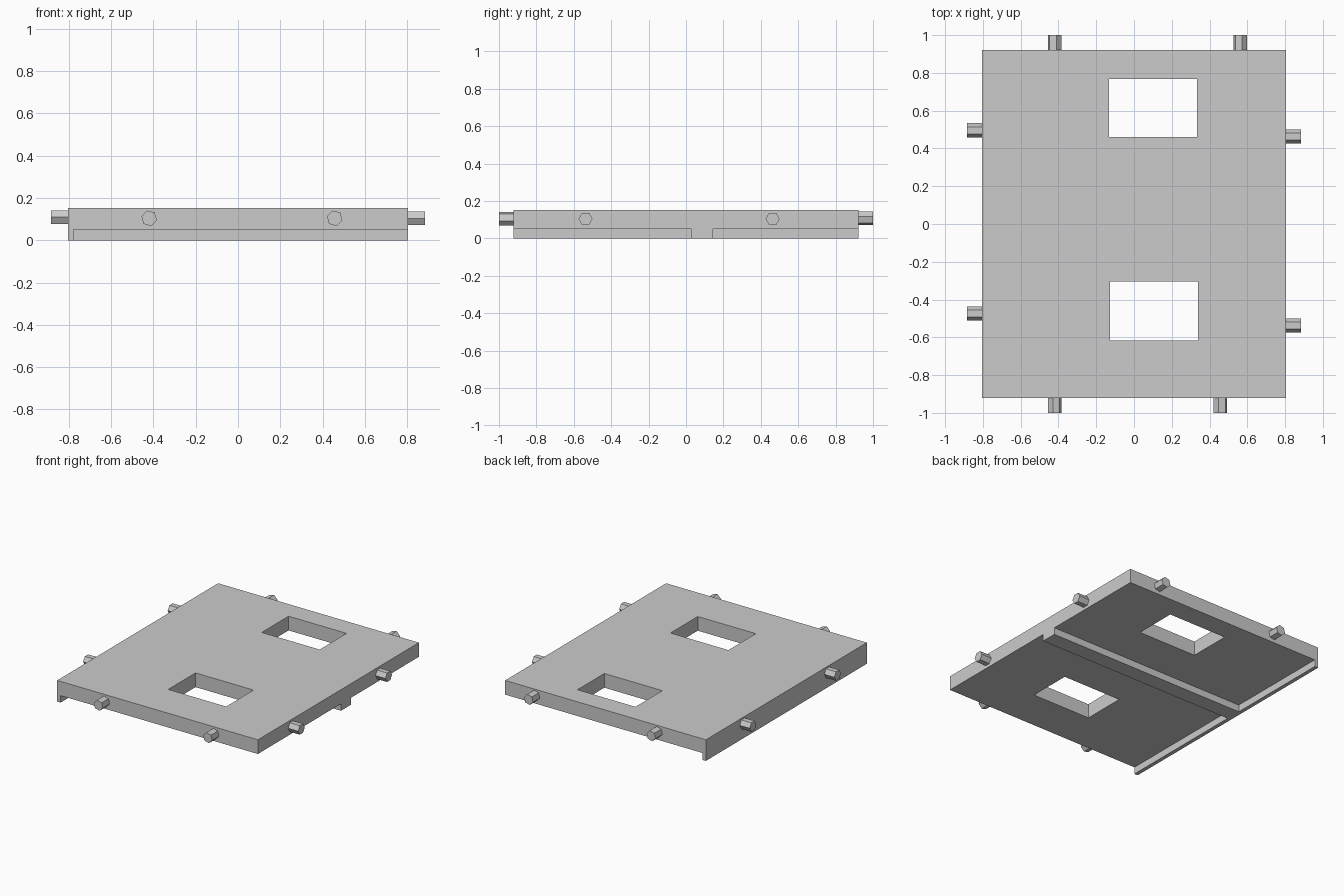
import bpy
import bmesh
from math import radians
from mathutils import Matrix, Vector

cube = bpy.data.objects.get("Cube")
if cube:
    bpy.data.objects.remove(cube, do_unlink=True)

grey = bpy.data.materials.new("plain_grey")
grey.use_nodes = True
grey.diffuse_color = (0.6, 0.6, 0.6, 1)
grey.node_tree.nodes["Principled BSDF"].inputs["Base Color"].default_value = grey.diffuse_color

HALF_X, HALF_Y, TOP, UNDERSIDE = 0.805, 0.922, 0.153, 0.05


def add_object(name, bm):
    mesh = bpy.data.meshes.new(name)
    bm.to_mesh(mesh)
    bm.free()
    mesh.materials.append(grey)
    obj = bpy.data.objects.new(name, mesh)
    bpy.context.scene.collection.objects.link(obj)
    return obj


def box(name, low, high):
    low, high = Vector(low), Vector(high)
    bm = bmesh.new()
    place = Matrix.Translation((low + high) / 2) @ Matrix.Diagonal((high - low).to_4d())
    bmesh.ops.create_cube(bm, size=1, matrix=place)
    return add_object(name, bm)


def cut(target, low, high):
    cutter = box("cutter", low, high)
    cutter.hide_render = True
    mod = target.modifiers.new("cut", "BOOLEAN")
    mod.operation, mod.solver, mod.object = "DIFFERENCE", "EXACT", cutter
    bpy.context.view_layer.objects.active = target
    bpy.ops.object.modifier_apply(modifier=mod.name)
    bpy.data.objects.remove(cutter, do_unlink=True)


def peg(name, x, y, z, axis, spin):
    """Six-sided peg centred at the given point, lying along x or y."""
    bm = bmesh.new()
    turn = Matrix.Rotation(radians(90), 4, axis)
    place = Matrix.Translation((x, y, z)) @ turn @ Matrix.Rotation(radians(spin), 4, "Z")
    bmesh.ops.create_cone(bm, cap_ends=True, segments=6, radius1=0.0375,
                          radius2=0.0375, depth=0.09, matrix=place)
    add_object(name, bm)


# Plate: two recesses underneath leave a cross rib and a lip along one edge
plate = box("plate", (-HALF_X, -HALF_Y, 0), (HALF_X, HALF_Y, TOP))
for y0, y1 in ((-1.1, 0.03), (0.145, 1.1)):
    cut(plate, (-0.777, y0, -0.1), (1, y1, UNDERSIDE))

# Rectangular openings through the plate
for x0, x1, y0, y1 in ((-0.132, 0.333, 0.46, 0.768), (-0.127, 0.338, -0.618, -0.305)):
    cut(plate, (x0, y0, -0.1), (x1, y1, 0.3))

# Pegs on the four edges, set slightly into the plate
for i, x in enumerate((-0.42, 0.457)):
    peg(f"front_peg_{i + 1}", x, -0.955, 0.104, "X", 15)
for i, x in enumerate((-0.42, 0.563)):
    peg(f"back_peg_{i + 1}", x, 0.955, 0.108, "X", 45)
for i, y in enumerate((-0.473, 0.496)):
    peg(f"right_peg_{i + 1}", -0.84, y, 0.109, "Y", 0)
for i, y in enumerate((-0.537, 0.463)):
    peg(f"left_peg_{i + 1}", 0.84, y, 0.104, "Y", 0)
